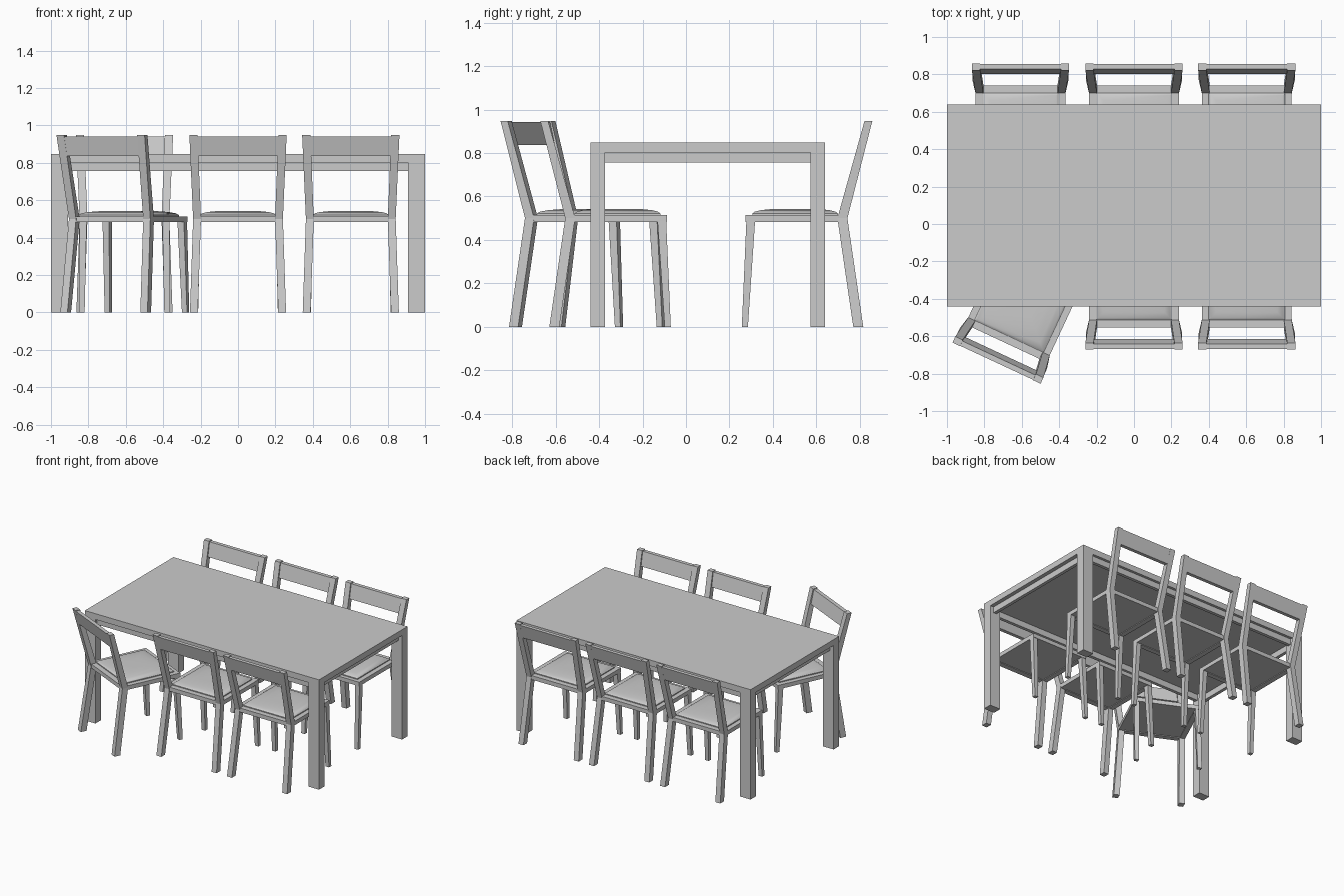
import bpy, math
from mathutils import Matrix

if "Cube" in bpy.data.objects:
    bpy.data.objects.remove(bpy.data.objects["Cube"])


def loft(name, rings):
    """Solid through rectangular rings (x0, x1, y0, y1, z), bottom to top."""
    verts, faces = [], []
    for x0, x1, y0, y1, z in rings:
        verts += [(x0, y0, z), (x1, y0, z), (x1, y1, z), (x0, y1, z)]
    for r in range(len(rings) - 1):
        a = 4 * r
        for i in range(4):
            j = (i + 1) % 4
            faces.append((a + i, a + j, a + 4 + j, a + 4 + i))
    n = len(verts)
    faces += [(3, 2, 1, 0), (n - 4, n - 3, n - 2, n - 1)]
    me = bpy.data.meshes.new(name)
    me.from_pydata(verts, [], faces)
    ob = bpy.data.objects.new(name, me)
    bpy.context.collection.objects.link(ob)
    return ob


def box(name, x0, x1, y0, y1, z0, z1):
    return loft(name, [(x0, x1, y0, y1, z0), (x0, x1, y0, y1, z1)])


def pair(name, rings):
    """A part on the +x side and its mirror image."""
    flipped = [(-x1, -x0, y0, y1, z) for x0, x1, y0, y1, z in rings]
    return [loft(name + "_right", rings), loft(name + "_left", flipped)]


# Table: slab, four corner legs, recessed apron
Y0, Y1 = -0.44, 0.64
box("table_top", -1, 1, Y0, Y1, 0.803, 0.848)
for y0, y1, tag in ((Y0, Y0 + 0.067, "front"), (Y1 - 0.067, Y1, "back")):
    pair("table_leg_" + tag, [(0.91, 1, y0, y1, 0), (0.91, 1, y0, y1, 0.803)])
box("apron_front", -0.92, 0.92, Y0 + 0.02, Y0 + 0.045, 0.757, 0.803)
box("apron_back", -0.92, 0.92, Y1 - 0.045, Y1 - 0.02, 0.757, 0.803)
pair("apron_side", [(0.945, 0.97, Y0 + 0.05, Y1 - 0.05, z) for z in (0.757, 0.803)])

# Chair, facing -y, top of the back at y = 0
parts = []
parts += pair("chair_front_leg", [(0.213, 0.243, -0.601, -0.573, 0),
                                  (0.202, 0.24, -0.580, -0.540, 0.485)])
parts += pair("chair_back_post", [(0.215, 0.257, -0.088, -0.042, 0),
                                  (0.198, 0.24, -0.161, -0.115, 0.50),
                                  (0.216, 0.26, -0.036, 0, 0.948)])
# Seat frame, panel and cushion
parts += pair("seat_side_rail", [(0.202, 0.24, -0.583, -0.15, z) for z in (0.483, 0.514)])
parts.append(box("seat_front_rail", -0.202, 0.202, -0.583, -0.545, 0.483, 0.514))
parts.append(box("seat_back_rail", -0.202, 0.202, -0.158, -0.118, 0.483, 0.514))
parts.append(box("seat_panel", -0.205, 0.205, -0.55, -0.155, 0.488, 0.51))
cushion = loft("seat_cushion", [
    (-0.204 + d, 0.204 - d, -0.553 + d, -0.158 - d, z)
    for d, z in ((0, 0.505), (0, 0.521), (0.012, 0.530), (0.04, 0.537),
                 (0.09, 0.542), (0.14, 0.543))])
parts.append(cushion)
bpy.context.view_layer.objects.active = cushion
cushion.select_set(True)
bpy.ops.object.shade_smooth_by_angle(angle=math.radians(50))
cushion.select_set(False)

# Leaning backrest board, rear face flush with the posts
slope = 0.115 / 0.448
lean = -slope * 0.108
parts.append(loft("backrest", [(-0.217, 0.217, lean - 0.028, lean - 0.001, 0.836),
                               (-0.219, 0.219, -0.03, -0.002, 0.942)]))

# Six placements: x, y, turn in degrees
seats = [(-0.607, 0.858, 0), (0, 0.858, 0), (0.603, 0.858, 0),
         (0, -0.671, 180), (0.603, -0.671, 180), (-0.735, -0.744, 155)]
for k, (x, y, turn) in enumerate(seats):
    place = Matrix.Translation((x, y, 0)) @ Matrix.Rotation(math.radians(turn), 4, "Z")
    for part in parts:
        ob = part
        if k:
            ob = part.copy()
            bpy.context.collection.objects.link(ob)
        ob.matrix_world = place
